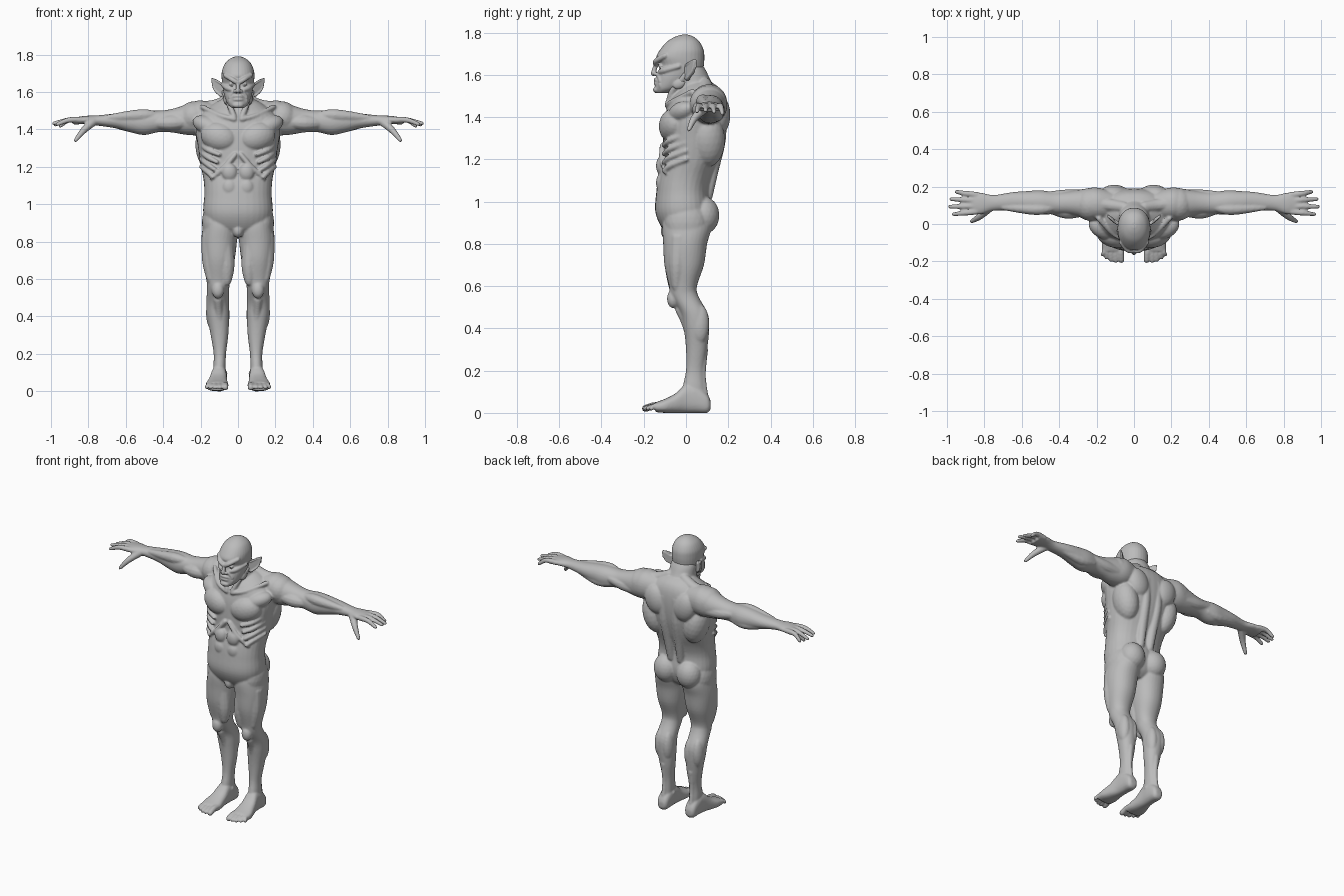
import bpy, bmesh, math
from mathutils import Vector, Matrix, Euler

skin = bpy.data.materials.new("grey_clay")
skin.diffuse_color = (0.5, 0.5, 0.5, 1)


def spline(rows, steps=5):
    """Catmull-Rom through rows of numbers."""
    out = []
    for i in range(len(rows) - 1):
        p0, p1, p2, p3 = (rows[max(i - 1, 0)], rows[i], rows[i + 1],
                          rows[min(i + 2, len(rows) - 1)])
        for k in range(steps):
            t = k / steps
            out.append([0.5 * (2 * b + (c - a) * t + (2 * a - 5 * b + 4 * c - d) * t * t
                               + (3 * b - a - 3 * c + d) * t ** 3)
                        for a, b, c, d in zip(p0, p1, p2, p3)])
    return out + [list(rows[-1])]


def skin_rings(bm, rings):
    """Close a stack of equal rings into a solid."""
    vs = [[bm.verts.new(p) for p in r] for r in rings]
    n = len(vs[0])
    for a, b in zip(vs, vs[1:]):
        for i in range(n):
            j = (i + 1) % n
            bm.faces.new((a[i], a[j], b[j], b[i]))
    bm.faces.new(vs[0][::-1])
    bm.faces.new(vs[-1])


def loft(bm, axis, rows, power=2.3, n=32):
    """Rows: position on the axis, then low/high bounds on the two other axes."""
    rings = []
    for t, a0, a1, b0, b1 in spline(rows):
        ring = []
        for i in range(n):
            c, s = math.cos(2 * math.pi * i / n), math.sin(2 * math.pi * i / n)
            a = (a0 + a1) / 2 + (a1 - a0) / 2 * math.copysign(abs(c) ** (2 / power), c)
            b = (b0 + b1) / 2 + (b1 - b0) / 2 * math.copysign(abs(s) ** (2 / power), s)
            ring.append({'x': (t, a, b), 'y': (a, t, b), 'z': (a, b, t)}[axis])
        rings.append(ring)
    skin_rings(bm, rings)


def tube(bm, *pts, n=12):
    """Round-ended limb through (x, y, z, radius) points."""
    path = spline(pts, 4)
    dirs = [(Vector(path[min(i + 1, len(path) - 1)][:3])
             - Vector(path[max(i - 1, 0)][:3])).normalized() for i in range(len(path))]
    prof = [(Vector(p[:3]), p[3], d) for p, d in zip(path, dirs)]
    c, r, d = prof[0]
    prof = [(c - d * r * k, r * w, d) for k, w in ((0.95, .3), (.7, .7))] + prof
    c, r, d = prof[-1]
    prof += [(c + d * r * k, r * w, d) for k, w in ((.7, .7), (0.95, .3))]
    side = Vector((0, 0, 1)) if abs(dirs[0].z) < 0.8 else Vector((0, 1, 0))
    rings = []
    for c, r, d in prof:
        u = d.cross(side).normalized()
        v = d.cross(u)
        rings.append([c + r * (u * math.cos(a) + v * math.sin(a))
                      for a in (2 * math.pi * i / n for i in range(n))])
    skin_rings(bm, rings)


def blob(bm, loc, size, rot=(0, 0, 0)):
    m = (Matrix.Translation(loc) @ Euler([math.radians(a) for a in rot]).to_matrix().to_4x4()
         @ Matrix.Diagonal((*size, 1)))
    bmesh.ops.create_icosphere(bm, subdivisions=3, radius=1, matrix=m)


def finish(bm, name, voxel, smooth):
    """Mirror the solids to the other side and fuse them into one skin."""
    geo = bmesh.ops.duplicate(bm, geom=bm.verts[:] + bm.edges[:] + bm.faces[:])["geom"]
    for v in geo:
        if isinstance(v, bmesh.types.BMVert):
            v.co.x = -v.co.x
    bmesh.ops.reverse_faces(bm, faces=[f for f in geo if isinstance(f, bmesh.types.BMFace)])
    me = bpy.data.meshes.new(name)
    bm.to_mesh(me)
    bm.free()
    me.materials.append(skin)
    ob = bpy.data.objects.new(name, me)
    bpy.context.collection.objects.link(ob)
    r = ob.modifiers.new("fuse", 'REMESH')
    r.mode, r.voxel_size, r.use_smooth_shade = 'VOXEL', voxel, True
    s = ob.modifiers.new("soften", 'SMOOTH')
    s.factor, s.iterations = 0.5, smooth
    return ob


body = bmesh.new()
# torso
loft(body, 'z', [(.83, -.05, .05, -.06, .06), (.87, -.15, .15, -.11, .10),
                 (.95, -.185, .185, -.145, .12), (1.05, -.18, .18, -.14, .11),
                 (1.12, -.183, .183, -.13, .125), (1.2, -.197, .197, -.11, .155),
                 (1.3, -.213, .213, -.108, .18), (1.4, -.225, .225, -.10, .19),
                 (1.48, -.20, .20, -.075, .185), (1.53, -.14, .14, -.03, .165),
                 (1.56, -.09, .09, .0, .13)])
# neck, with its side cords
loft(body, 'z', [(1.43, -.13, .13, -.08, .18), (1.5, -.10, .10, -.06, .175),
                 (1.56, -.083, .083, -.05, .125), (1.62, -.078, .078, -.05, .095),
                 (1.66, -.06, .06, -.04, .07)], 2)
tube(body, (.02, -.085, 1.465, .014), (.045, -.06, 1.53, .016), (.07, -.0, 1.6, .018))
# collarbone, slope of the shoulder, chest
tube(body, (.02, -.09, 1.455, .013), (.1, -.06, 1.475, .013), (.19, .03, 1.52, .014))
tube(body, (.05, .09, 1.56, .03), (.12, .1, 1.525, .035), (.2, .11, 1.515, .035))
blob(body, (.103, -.062, 1.36), (.1, .065, .078), (0, -18, 12))
blob(body, (.16, -.02, 1.42), (.09, .06, .05), (0, -20, 25))
# ribs at the side and the rib arch
for i in range(4):
    z = 1.285 - i * .04
    tube(body, (.10 + i * .012, -.105, z - .02, .011), (.16, -.075, z + .005, .014),
         (.197, .0, z + .035, .012))
tube(body, (.015, -.112, 1.265, .013), (.07, -.113, 1.2, .014), (.14, -.095, 1.14, .012))
# belly muscles
for z in (1.0, 1.09, 1.17):
    blob(body, (.045, -.112, z), (.042, .03, .048))
# back: shoulder blade, flank sheet, cord beside the spine
blob(body, (.105, .16, 1.41), (.075, .05, .095), (0, 20, 0))
blob(body, (.15, .10, 1.29), (.075, .085, .13), (0, 12, 0))
tube(body, (.035, .10, 1.02, .025), (.04, .125, 1.15, .03), (.045, .16, 1.3, .03),
     (.04, .16, 1.45, .03))
# seat muscles and hips
blob(body, (.082, .082, .935), (.08, .076, .09))
blob(body, (.13, .0, .9), (.063, .1, .11))
blob(body, (0, -.085, .86), (.03, .035, .04))

# arm
loft(body, 'x', [(.1, .03, .17, 1.39, 1.53), (.2, .02, .195, 1.37, 1.555),
                 (.27, .032, .187, 1.37, 1.535), (.35, .05, .175, 1.383, 1.51),
                 (.42, .052, .17, 1.386, 1.5), (.5, .052, .18, 1.37, 1.504),
                 (.57, .06, .176, 1.383, 1.498), (.65, .07, .17, 1.405, 1.486),
                 (.75, .071, .155, 1.42, 1.475), (.82, .052, .168, 1.428, 1.472),
                 (.88, .054, .17, 1.425, 1.462)], 2.1)
blob(body, (.235, .105, 1.465), (.085, .088, .085))
tube(body, (.27, .07, 1.44, .03), (.36, .07, 1.435, .042), (.45, .085, 1.435, .028))
tube(body, (.27, .15, 1.43, .035), (.36, .15, 1.435, .035), (.45, .15, 1.45, .025))
tube(body, (.43, .09, 1.475, .02), (.52, .08, 1.475, .033), (.7, .09, 1.462, .016))
tube(body, (.45, .15, 1.42, .022), (.54, .145, 1.41, .032), (.7, .135, 1.435, .016))
# fingers and thumb
for y0, y1, x1, z1 in ((.156, .172, .95, 1.418), (.125, .133, .978, 1.425),
                       (.095, .093, .985, 1.432), (.066, .052, .965, 1.427)):
    tube(body, (.84, y0, 1.45, .016), (.905, (y0 + y1) / 2, 1.45, .0145), (x1, y1, z1, .0105))
tube(body, (.775, .085, 1.44, .024), (.825, .04, 1.395, .018), (.868, .014, 1.342, .011))

# leg
loft(body, 'z', [(.05, .065, .13, -.01, .10), (.12, .066, .132, -.015, .09),
                 (.2, .064, .13, 0, .085), (.3, .052, .146, 0, .1),
                 (.4, .047, .165, -.01, .11), (.47, .048, .17, -.025, .103),
                 (.55, .047, .165, -.07, .06), (.6, .038, .17, -.08, .052),
                 (.7, .018, .188, -.102, .085), (.8, .006, .196, -.108, .10),
                 (.88, .002, .188, -.112, .12), (.95, .02, .175, -.10, .10)], 2.15)
# thigh muscles, kneecap, shin ridge, calf, heel cord, ankle knobs
tube(body, (.06, -.055, .59, .026), (.06, -.055, .67, .042), (.075, -.05, .8, .05))
tube(body, (.145, -.045, .6, .024), (.15, -.04, .7, .043), (.14, -.03, .83, .055))
blob(body, (.107, -.06, .54), (.033, .03, .045))
tube(body, (.107, -.03, .49, .022), (.1, .012, .38, .02), (.098, .022, .2, .018))
blob(body, (.08, .065, .41), (.035, .046, .1))
blob(body, (.135, .065, .42), (.036, .045, .095))
tube(body, (.1, .085, .3, .02), (.1, .08, .18, .014), (.1, .09, .08, .016))
blob(body, (.098, .035, .095), (.043, .025, .025))
# foot and toes
loft(body, 'y', [(.117, .08, .12, .02, .055), (.1, .065, .135, .0, .09),
                 (.05, .06, .14, .0, .13), (0, .06, .145, .0, .135),
                 (-.05, .057, .158, .0, .092), (-.1, .052, .172, .0, .066),
                 (-.145, .055, .172, .004, .05)], 2.5)
for x0, x1, y1, r in ((.07, .068, -.192, .0175), (.098, .097, -.197, .0125),
                      (.121, .123, -.192, .012), (.142, .147, -.18, .0115),
                      (.16, .168, -.163, .011)):
    tube(body, (x0, -.11, .03, r * 1.15), (x0, -.15, .034, r), (x1, y1, .021, r))
finish(body, "body", .006, 3)

head = bmesh.new()
# skull and jaw
loft(head, 'z', [(1.513, -.03, .03, -.14, -.09), (1.535, -.055, .055, -.147, -.03),
                 (1.58, -.073, .073, -.142, .04), (1.625, -.082, .082, -.128, .078),
                 (1.65, -.085, .085, -.126, .085), (1.685, -.088, .088, -.14, .087),
                 (1.72, -.084, .084, -.122, .083), (1.757, -.066, .066, -.09, .064),
                 (1.78, -.038, .038, -.052, .036), (1.79, -.012, .012, -.02, .01)], 2.15)
# slanted brow, eye, cheekbone
tube(head, (.008, -.144, 1.652, .013), (.035, -.139, 1.668, .013), (.068, -.098, 1.69, .013))
blob(head, (.034, -.119, 1.642), (.014, .012, .009))
tube(head, (.03, -.124, 1.612, .012), (.058, -.1, 1.622, .015), (.082, -.035, 1.64, .012))
# nose, fold, lips, chin, jaw corner
tube(head, (0, -.138, 1.655, .011), (0, -.15, 1.625, .011), (0, -.154, 1.607, .013))
blob(head, (.015, -.143, 1.604), (.011, .012, .009))
tube(head, (.024, -.132, 1.6, .009), (.042, -.122, 1.575, .01), (.042, -.12, 1.545, .01))
tube(head, (0, -.146, 1.578, .008), (.016, -.142, 1.577, .008), (.034, -.128, 1.567, .006))
tube(head, (0, -.146, 1.56, .008), (.016, -.142, 1.559, .008), (.032, -.129, 1.559, .006))
blob(head, (0, -.138, 1.529), (.03, .018, .016))
blob(head, (.062, -.03, 1.56), (.016, .035, .025), (30, 0, 0))
finish(head, "head", .0042, 2)

# pointed ears
ears = bmesh.new()
outline = [(.078, 1.645), (.1, 1.642), (.122, 1.662), (.142, 1.673), (.137, 1.635),
           (.122, 1.603), (.1, 1.588), (.09, 1.572), (.076, 1.585)]
skin_rings(ears, [[(x, (x - .08) * .7 + d, z) for x, z in outline] for d in (-.008, .01)])
tube(ears, (.09, .0, 1.645, .006), (.12, .025, 1.663, .006), (.14, .042, 1.671, .004))
tube(ears, (.138, .04, 1.665, .005), (.127, .028, 1.615, .006), (.095, .005, 1.582, .007))
finish(ears, "ears", .0035, 1)
